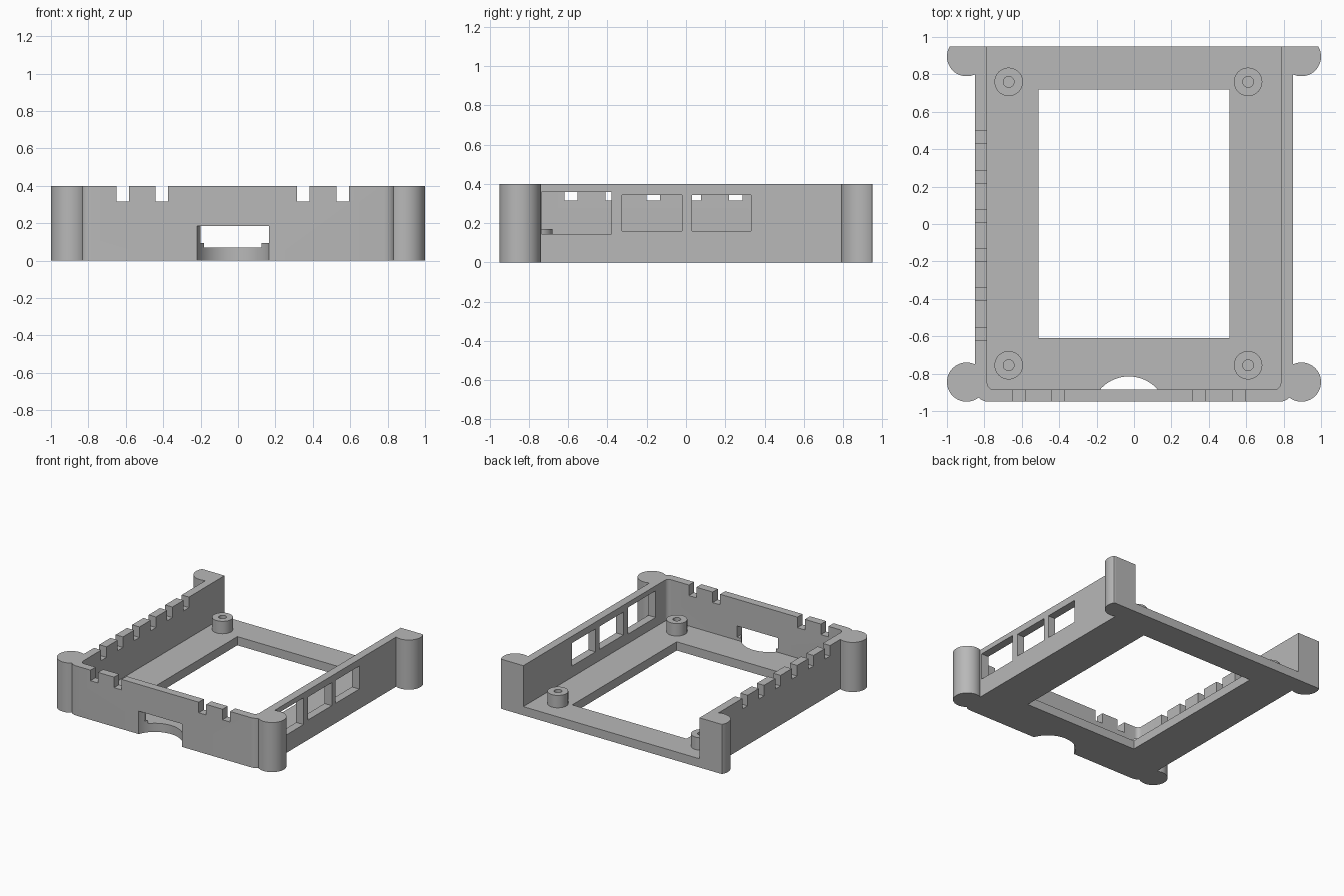
import bpy, bmesh
from math import sin, cos, pi, radians

if "Cube" in bpy.data.objects:
    bpy.data.objects.remove(bpy.data.objects["Cube"], do_unlink=True)

grey = bpy.data.materials.new("plain grey")
grey.use_nodes = True
COLOUR = (0.48, 0.48, 0.48, 1)
grey.diffuse_color = COLOUR
grey.node_tree.nodes["Principled BSDF"].inputs["Base Color"].default_value = COLOUR


def prism(name, outline, z0, z1):
    """Extrude a counter-clockwise outline from z0 up to z1."""
    bm = bmesh.new()
    low = [bm.verts.new((x, y, z0)) for x, y in outline]
    high = [bm.verts.new((x, y, z1)) for x, y in outline]
    bm.faces.new(low[::-1])
    bm.faces.new(high)
    n = len(low)
    for i in range(n):
        j = (i + 1) % n
        bm.faces.new((low[i], low[j], high[j], high[i]))
    mesh = bpy.data.meshes.new(name)
    bm.to_mesh(mesh)
    bm.free()
    mesh.materials.append(grey)
    obj = bpy.data.objects.new(name, mesh)
    bpy.context.collection.objects.link(obj)
    return obj


def box(name, x0, x1, y0, y1, z0, z1):
    return prism(name, [(x0, y0), (x1, y0), (x1, y1), (x0, y1)], z0, z1)


def circle(cx, cy, r, n=48):
    return [(cx + r * cos(2 * pi * i / n), cy + r * sin(2 * pi * i / n)) for i in range(n)]


def tray_outline(half, y0, y1, r, n=6):
    """Rectangle with its two front corners rounded."""
    pts = []
    for sx, start in ((-1, pi), (1, 1.5 * pi)):
        for i in range(n + 1):
            a = start + i * pi / 2 / n
            pts.append((sx * (half - r) + r * cos(a), y0 + r + r * sin(a)))
    return pts + [(half, y1), (-half, y1)]


def combine(target, tool, operation):
    mod = target.modifiers.new(operation, "BOOLEAN")
    mod.operation, mod.solver, mod.object = operation, "EXACT", tool
    bpy.context.view_layer.objects.active = target
    bpy.ops.object.modifier_apply(modifier=mod.name)
    bpy.data.objects.remove(tool, do_unlink=True)


HEIGHT, FLOOR, BACK, FRONT = 0.4, 0.07, 0.95, -0.95

# Tray: floor with three walls, open at the back
tray = prism("tray", tray_outline(0.85, FRONT, BACK, 0.07), 0, HEIGHT)

# Round corner columns, the back pair trimmed flush with the back edge
for sx in (-1, 1):
    for cy in (-0.845, 0.895):
        ring = [(x, min(y, BACK)) for x, y in circle(sx * 0.895, cy, 0.105)]
        combine(tray, prism("column", ring, 0, HEIGHT), "UNION")

# Inner cavity and large floor opening
combine(tray, prism("cavity", tray_outline(0.785, -0.885, 1.2, 0.035), FLOOR, 0.6), "DIFFERENCE")
combine(tray, box("floor_opening", -0.51, 0.51, -0.61, 0.72, -0.1, 0.3), "DIFFERENCE")

# Vent slots in the top edges of the front and right walls
for x in (-0.65, -0.44, 0.315, 0.527):
    combine(tray, box("front_slot", x, x + 0.067, -1.1, -0.85, 0.315, 0.6), "DIFFERENCE")
for i in range(6):
    y = -0.62 + 0.21 * i
    combine(tray, box("side_slot", -0.95, -0.75, y, y + 0.067, 0.315, 0.6), "DIFFERENCE")

# Port windows in the left wall
for y0, y1, z0, z1 in ((-0.735, -0.38, 0.145, 0.36),
                       (-0.325, -0.02, 0.16, 0.345),
                       (0.03, 0.33, 0.16, 0.345)):
    combine(tray, box("port", 0.7, 1.1, y0, y1, z0, z1), "DIFFERENCE")

# Front card opening: finger scoop through the floor plus a straight slot
combine(tray, prism("scoop", circle(-0.0275, -1.02, 0.205, 64), -0.1, 0.185), "DIFFERENCE")
combine(tray, box("card_slot", -0.2, 0.165, -1.1, -0.86, 0.095, 0.185), "DIFFERENCE")

# Mounting posts with blind screw holes
posts = []
for label, x, y in (("front_right", -0.67, -0.755), ("front_left", 0.61, -0.755),
                    ("back_right", -0.67, 0.76), ("back_left", 0.61, 0.76)):
    post = prism(label + "_post", circle(x, y, 0.076, 40), FLOOR - 0.01, 0.17)
    combine(post, prism("hole", circle(x, y, 0.029, 24), FLOOR, 0.3), "DIFFERENCE")
    posts.append(post)

# Smooth the round surfaces, keep edges sharp
for obj in [tray] + posts:
    bpy.ops.object.select_all(action="DESELECT")
    obj.select_set(True)
    bpy.context.view_layer.objects.active = obj
    bpy.ops.object.shade_smooth_by_angle(angle=radians(30))
